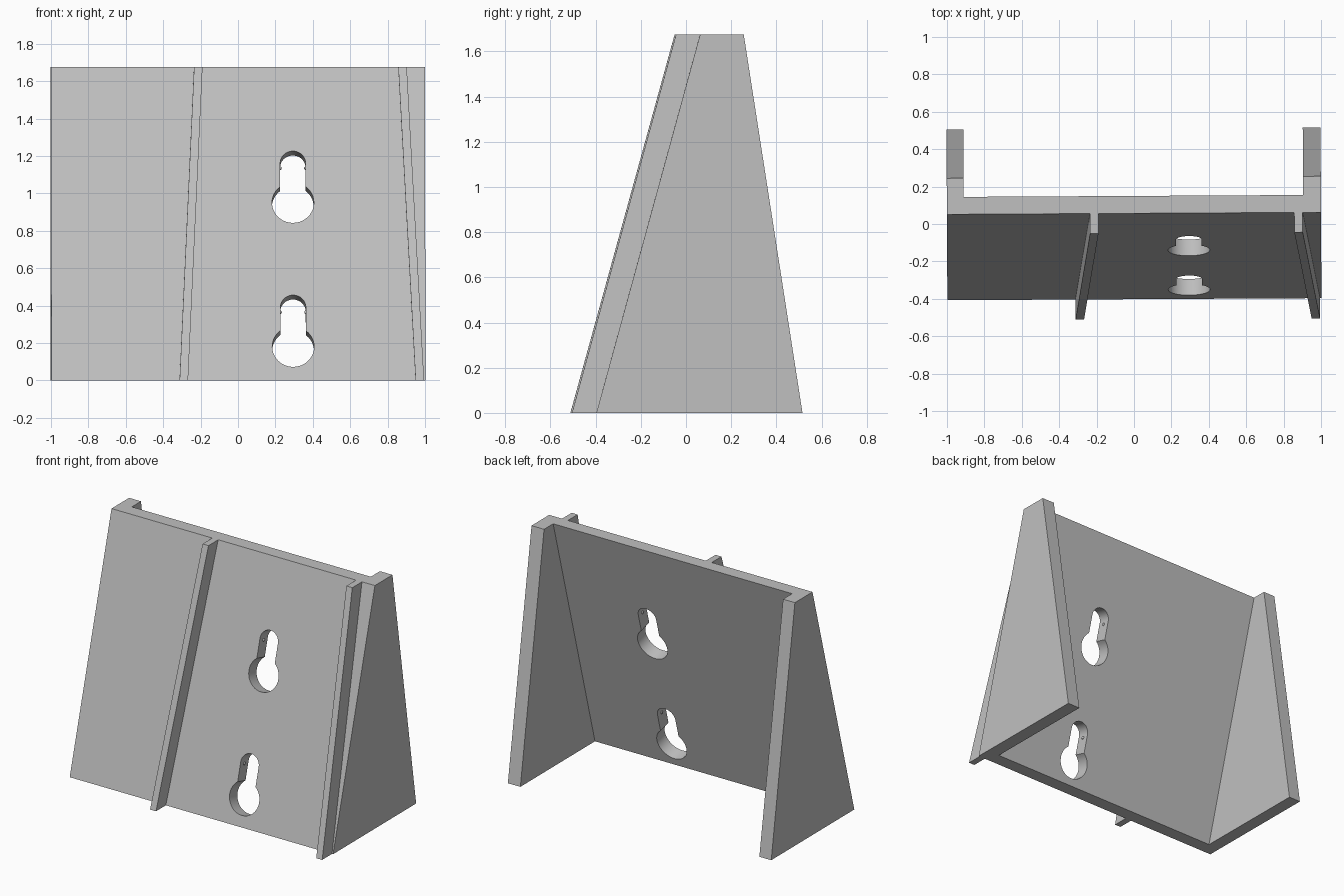
import bpy, bmesh, math
from mathutils import Matrix, Vector

if "Cube" in bpy.data.objects:
    bpy.data.objects.remove(bpy.data.objects["Cube"])

HEIGHT = 1.675
FOOT, HEAD = -0.402, 0.057           # front of the sloping plate at the base and top
DEPTH = 0.093                        # plate depth measured along y
LEAN = math.atan((HEAD - FOOT) / HEIGHT)
YAW = Matrix.Rotation(0.0055, 4, "Z")

grey = bpy.data.materials.new("plain_grey")
grey.use_nodes = True
grey.diffuse_color = (0.53, 0.53, 0.53, 1)
grey.node_tree.nodes["Principled BSDF"].inputs["Base Color"].default_value = grey.diffuse_color


def finish(name, bm):
    bmesh.ops.recalc_face_normals(bm, faces=bm.faces)
    bm.transform(YAW)
    mesh = bpy.data.meshes.new(name)
    bm.to_mesh(mesh)
    bm.free()
    mesh.materials.append(grey)
    obj = bpy.data.objects.new(name, mesh)
    bpy.context.collection.objects.link(obj)
    return obj


def loft(bm, lower, upper):
    """Closed solid between two matching outlines."""
    a = [bm.verts.new(p) for p in lower]
    b = [bm.verts.new(p) for p in upper]
    bm.faces.new(a)
    bm.faces.new(b)
    for i in range(len(a)):
        j = (i + 1) % len(a)
        bm.faces.new((a[i], a[j], b[j], b[i]))


def slab(name, base, top):
    """Solid from a base rectangle to a top one, each (x0, x1, y0, y1)."""
    def ring(r, z):
        return [(r[0], r[2], z), (r[1], r[2], z), (r[1], r[3], z), (r[0], r[3], z)]
    bm = bmesh.new()
    loft(bm, ring(base, 0), ring(top, HEIGHT))
    return finish(name, bm)


# Sloping plate and the two side walls
plate = slab("back_plate", (-0.91, 0.905, FOOT, FOOT + DEPTH), (-0.91, 0.905, HEAD, HEAD + DEPTH))
for name, x0, x1 in (("right_wall", -1, -0.91), ("left_wall", 0.905, 1)):
    slab(name, (x0, x1, FOOT, 0.51), (x0, x1, HEAD, 0.25))

# Converging ribs on the front
for name, low, high in (("right_rib", -0.315, -0.235), ("left_rib", 0.947, 0.857)):
    slab(name, (low, low + 0.045, FOOT - 0.108, FOOT + 0.004),
         (high, high + 0.045, HEAD - 0.106, HEAD + 0.004))

# Keyhole openings, cut square to the plate
BIG, SMALL, RISE = 0.112, 0.068, 0.218
THICK = DEPTH * math.cos(LEAN)


def keyhole_outline(steps=32):
    start = math.pi / 2 + math.asin(SMALL / BIG)
    sweep = 2 * math.pi - 2 * (start - math.pi / 2)
    pts = [(BIG * math.cos(start + sweep * i / steps), BIG * math.sin(start + sweep * i / steps))
           for i in range(steps + 1)]
    pts += [(SMALL * math.cos(math.pi * i / steps), RISE + SMALL * math.sin(math.pi * i / steps))
            for i in range(steps + 1)]
    return pts


for label, z in (("upper", 0.95), ("lower", 0.18)):
    frame = Matrix.Translation((0.293, FOOT + z * math.tan(LEAN), z)) @ \
        Matrix.Rotation(math.pi / 2 - LEAN, 4, "X")
    bm = bmesh.new()
    loft(bm, *[[frame @ Vector((x, y, d)) for x, y in keyhole_outline()]
               for d in (-THICK - 0.05, 0.05)])
    cutter = finish(label + "_keyhole_cutter", bm)
    cutter.hide_render = True
    cut = plate.modifiers.new(label + "_keyhole", "BOOLEAN")
    cut.operation, cut.solver, cut.object = "DIFFERENCE", "EXACT", cutter
    bpy.context.view_layer.objects.active = plate
    bpy.ops.object.modifier_apply(modifier=cut.name)
    bpy.data.objects.remove(cutter)

    # Tiny grip bumps on the slot walls
    bm = bmesh.new()
    for side in (-1, 1):
        spot = frame @ Matrix.Translation((side * (SMALL + 0.003), RISE - 0.015, -THICK / 2))
        bmesh.ops.create_uvsphere(bm, u_segments=12, v_segments=8, radius=0.011, matrix=spot)
    finish(label + "_slot_bumps", bm)

# Smooth the curved hole walls while keeping the flat faces crisp
for obj in bpy.context.view_layer.objects:
    obj.select_set(obj == plate)
bpy.context.view_layer.objects.active = plate
bpy.ops.object.shade_smooth_by_angle(angle=math.radians(25))
